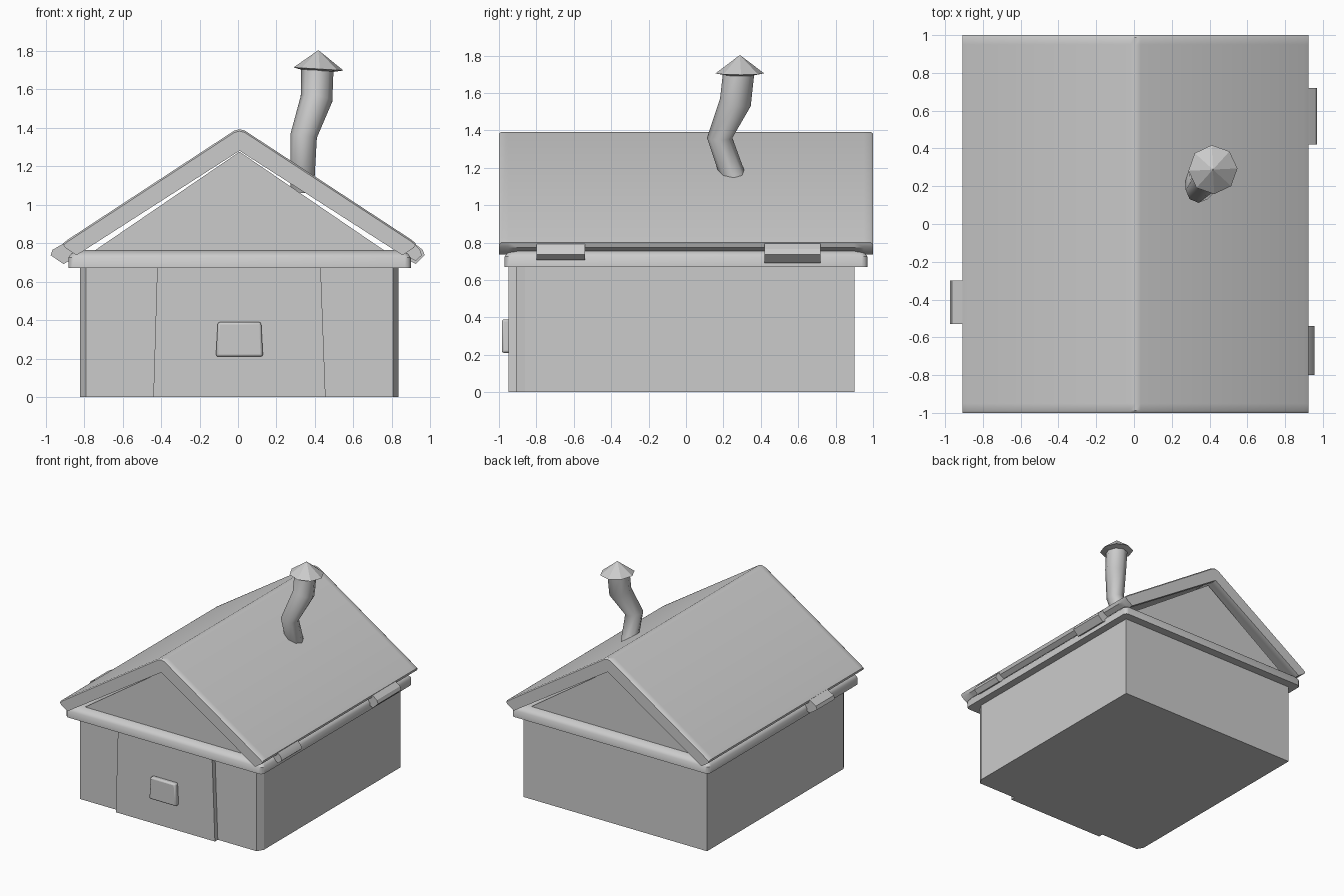
import bpy, bmesh, math
from mathutils import Vector

if "Cube" in bpy.data.objects:
    bpy.data.objects.remove(bpy.data.objects["Cube"])

# One plain grey for the whole model
grey = bpy.data.materials.new("plain_grey")
grey.diffuse_color = (0.6, 0.6, 0.6, 1)
grey.use_nodes = True
grey.node_tree.nodes["Principled BSDF"].inputs["Base Color"].default_value = grey.diffuse_color
CX = 0.008


def loft(name, rings, smooth=None):
    """Skin a list of equal-length closed rings and cap both ends."""
    bm = bmesh.new()
    vs = [[bm.verts.new(p) for p in r] for r in rings]
    n = len(rings[0])
    for a, b in zip(vs, vs[1:]):
        for i in range(n):
            j = (i + 1) % n
            bm.faces.new((a[i], a[j], b[j], b[i]))
    bm.faces.new(vs[0][::-1])
    bm.faces.new(vs[-1])
    bmesh.ops.recalc_face_normals(bm, faces=bm.faces)
    me = bpy.data.meshes.new(name)
    bm.to_mesh(me)
    bm.free()
    ob = bpy.data.objects.new(name, me)
    bpy.context.collection.objects.link(ob)
    me.materials.append(grey)
    if smooth:
        bpy.ops.object.select_all(action='DESELECT')
        ob.select_set(True)
        bpy.context.view_layer.objects.active = ob
        bpy.ops.object.shade_smooth_by_angle(angle=math.radians(smooth))
    return ob


def along_y(profile, y0, y1):
    return [[(x, y, z) for x, z in profile] for y in (y0, y1)]


def bevel(ob, width, segments=2):
    m = ob.modifiers.new("bevel", 'BEVEL')
    m.width, m.segments = width, segments
    m.limit_method = 'ANGLE'


# Walls, with the two front corners chamfered
plan = [(-0.79, -0.91), (0.805, -0.91), (0.835, -0.86), (0.835, 0.90),
        (-0.82, 0.90), (-0.82, -0.86)]
loft("walls", [[(x, y, z) for x, y in plan] for z in (0, 0.70)])

# Front door panel and its raised plate
loft("door", along_y([(-0.44, 0), (0.455, 0), (0.43, 0.67), (-0.42, 0.67)], -0.948, -0.90))
plate = loft("door_plate", along_y([(-0.115, 0.21), (0.13, 0.21), (0.12, 0.39), (-0.105, 0.39)],
                                   -0.985, -0.94), 40)
bevel(plate, 0.012)


# Band round the top of the walls, rounded in towards the top
def rounded_rect(hx, hy, z, r=0.03, seg=3):
    pts = []
    for k, (sx, sy) in enumerate([(1, 1), (-1, 1), (-1, -1), (1, -1)]):
        for i in range(seg + 1):
            a = math.pi / 2 * (k + i / seg)
            pts.append((CX + sx * (hx - r) + r * math.cos(a),
                        sy * (hy - r) + r * math.sin(a), z))
    return pts


loft("eaves_band", [rounded_rect(0.89 - d, 0.97 - d, z) for d, z in
                    [(0, 0.67), (0, 0.725), (0.015, 0.745), (0.04, 0.758), (0.07, 0.765)]], 40)

# Gable block filling the space below the roof
loft("gable", along_y([(CX - 0.77, 0.75), (CX + 0.77, 0.75), (CX, 1.275)], -0.91, 0.91))


# Roof shell: thick at the front and back edges, thinner between them
def roof_section(y, thin, inset=0.0):
    k = thin * 1.2
    right = [(0.027, 1.385 - inset), (0.89, 0.82 - inset), (0.915, 0.80 - inset),
             (0.905, 0.775), (0.847 + thin, 0.737 + thin)]
    left = [(-x, z) for x, z in right]
    ring = [(0, 1.392 - inset)] + right + [(0, 1.28 + k)] + left[::-1]
    return [(CX + x, y, z) for x, z in ring]


loft("roof", [roof_section(*s) for s in
              [(-1, 0, 0.01), (-0.988, 0, 0), (-0.95, 0, 0), (-0.90, 0.018, 0),
               (0.90, 0.018, 0), (0.95, 0, 0), (0.988, 0, 0), (1, 0, 0.01)]], 35)

# Loose plank ends poking out below the eaves: side, y range, reach, drop
for i, (s, y0, y1, reach, drop) in enumerate([(-1, -0.53, -0.30, 0.982, 0.0),
                                              (1, -0.80, -0.54, 0.948, -0.016),
                                              (1, 0.42, 0.72, 0.962, 0.0)]):
    prof = [(0.80, 0.87), (0.895, 0.81), (reach - 0.01, 0.765), (reach, 0.737),
            (0.915, 0.692 - drop), (0.88, 0.71 - drop), (0.78, 0.80)]
    loft(f"plank_end_{i + 1}", along_y([(CX + s * x, z) for x, z in prof], y0, y1), 30)

# Crooked eight-sided chimney pipe
path = [(0.335, 0.285, 1.06, 0.062), (0.335, 0.25, 1.16, 0.064), (0.342, 0.18, 1.36, 0.068),
        (0.408, 0.264, 1.55, 0.082), (0.413, 0.283, 1.72, 0.084)]
# leaning of each ring, as slopes dz/dx and dz/dy
tilt = [(0, 0), (0, 0.3), (-0.18, 0.0), (-0.18, -0.25), (0, 0)]
rings = []
for (x, y, z, r), (tx, ty) in zip(path, tilt):
    ring = []
    for i in range(8):
        dx, dy = r * math.cos(i * math.pi / 4), r * math.sin(i * math.pi / 4)
        ring.append((x + dx, y + dy, z + tx * dx + ty * dy))
    rings.append(ring)
loft("chimney_pipe", rings, 50)

# Pointed chimney cap with a shallow underside
cap = []
for r, z in [(0.08, 1.695), (0.13, 1.705), (0.004, 1.80)]:
    cap.append([(0.418 + r * math.cos(i * math.pi / 4 + 0.05),
                 0.288 + r * math.sin(i * math.pi / 4 + 0.05),
                 z - 0.06 * r * math.cos(i * math.pi / 4)) for i in range(8)])
loft("chimney_cap", cap)
